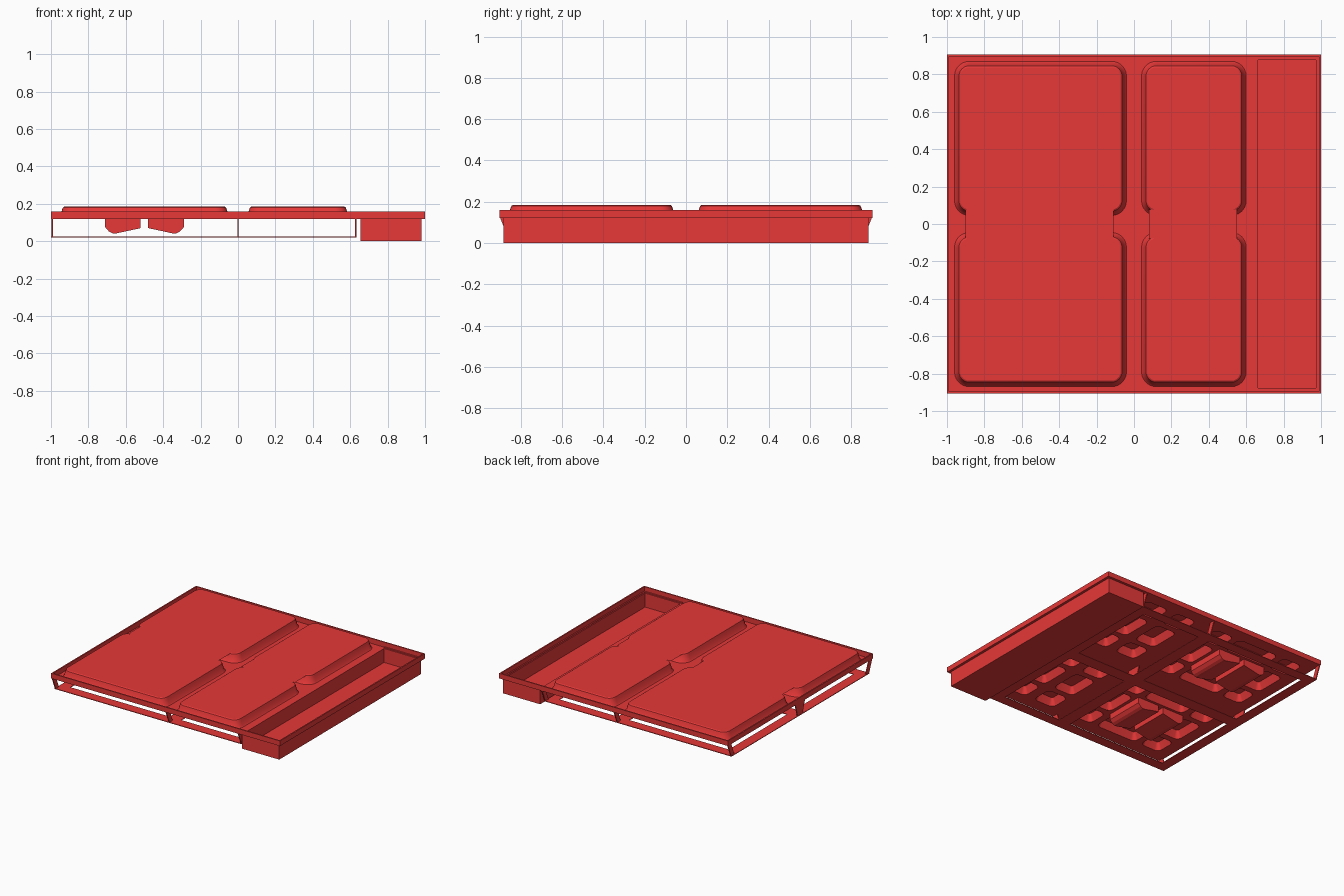
import bpy, bmesh, math

if "Cube" in bpy.data.objects:
    bpy.data.objects.remove(bpy.data.objects["Cube"])

red = bpy.data.materials.new("red_plastic")
red.diffuse_color = (0.8, 0.04, 0.04, 1)
red.use_nodes = True
red.node_tree.nodes["Principled BSDF"].inputs["Base Color"].default_value = red.diffuse_color


def finish(bm, name, smooth=False):
    me = bpy.data.meshes.new(name)
    bm.to_mesh(me)
    bm.free()
    me.materials.append(red)
    ob = bpy.data.objects.new(name, me)
    bpy.context.collection.objects.link(ob)
    if smooth:
        bpy.ops.object.select_all(action='DESELECT')
        ob.select_set(True)
        bpy.context.view_layer.objects.active = ob
        bpy.ops.object.shade_smooth_by_angle(angle=math.radians(30))
    return ob


def add_box(bm, x0, x1, y0, y1, z0, z1):
    v = [bm.verts.new((x, y, z)) for z in (z0, z1)
         for x, y in ((x0, y0), (x1, y0), (x1, y1), (x0, y1))]
    for f in ((3, 2, 1, 0), (4, 5, 6, 7), (0, 1, 5, 4), (1, 2, 6, 5), (2, 3, 7, 6), (3, 0, 4, 7)):
        bm.faces.new([v[i] for i in f])


def ring(bm, rect, r, z, n=6):
    """Loop of vertices round a rounded rectangle."""
    x0, x1, y0, y1 = rect
    out = []
    for k, (cx, cy) in enumerate(((x1 - r, y1 - r), (x0 + r, y1 - r), (x0 + r, y0 + r), (x1 - r, y0 + r))):
        for i in range(n + 1):
            a = math.pi / 2 * (k + i / n)
            out.append(bm.verts.new((cx + r * math.cos(a), cy + r * math.sin(a), z)))
    return out


def loft(bm, rect, r, steps):
    """Stack of inset rounded rectangles, capped on the last one."""
    x0, x1, y0, y1 = rect
    rings = [ring(bm, (x0 + d, x1 - d, y0 + d, y1 - d), max(r - d, 0.005), z) for d, z in steps]
    for a, b in zip(rings, rings[1:]):
        for i in range(len(a)):
            j = (i + 1) % len(a)
            bm.faces.new((a[i], a[j], b[j], b[i]))
    bm.faces.new(rings[-1])


def prism(bm, pts, lo, hi, axis):
    """Extrude a 2D polygon (other axis, z) along x or y."""
    def co(p, t):
        return (t, p[0], p[1]) if axis == 'x' else (p[0], t, p[1])
    a = [bm.verts.new(co(p, lo)) for p in pts]
    b = [bm.verts.new(co(p, hi)) for p in pts]
    bm.faces.new(a)
    bm.faces.new(b[::-1])
    for i in range(len(pts)):
        j = (i + 1) % len(pts)
        bm.faces.new((a[j], a[i], b[i], b[j]))
    bmesh.ops.recalc_face_normals(bm, faces=bm.faces)


# Outer rim around the whole panel
bm = bmesh.new()
for s in (-1, 1):
    x, y = sorted((s, s * 0.99)), sorted((s * 0.905, s * 0.895))
    add_box(bm, x[0], x[1], -0.905, 0.905, 0.12, 0.16)
    add_box(bm, -0.99, 0.99, y[0], y[1], 0.12, 0.16)
finish(bm, "outer_rim")

# Deep open tray along the right side
bm = bmesh.new()
add_box(bm, 0.655, 0.98, -0.885, 0.885, 0.0, 0.01)
add_box(bm, 0.655, 0.663, -0.885, 0.885, 0.01, 0.12)
add_box(bm, 0.972, 0.98, -0.885, 0.885, 0.01, 0.12)
for s in (-1, 1):
    y = sorted((s * 0.885, s * 0.877))
    add_box(bm, 0.663, 0.972, y[0], y[1], 0.01, 0.12)
    y = sorted((s * 0.895, s * 0.885))
    add_box(bm, 0.655, 0.99, y[0], y[1], 0.12, 0.125)
add_box(bm, 0.98, 0.99, -0.885, 0.885, 0.12, 0.125)
finish(bm, "side_tray")

# Raised panels: two wide, two narrow, joined by thin bridges
bays = [(-0.96, -0.04, 0.9, 0.11), (0.04, 0.6, 0.08, 0.55)]
for name, (x0, x1, bx0, bx1) in zip(("wide", "narrow"), bays):
    for s, side in ((-1, "front"), (1, "back")):
        y0, y1 = sorted((s * 0.045, s * 0.87))
        bm = bmesh.new()
        loft(bm, (x0, x1, y0, y1), 0.08,
             [(0, 0.12), (0.008, 0.128), (0.02, 0.17), (0.024, 0.18), (0.032, 0.185)])
        finish(bm, f"{name}_{side}_panel", True)
    bm = bmesh.new()
    a, b = (-bx0, -bx1) if name == "wide" else (bx0, bx1)
    bm.faces.new([bm.verts.new((x, y, 0.185)) for x, y in
                  ((a, -0.077), (b, -0.077), (b, 0.077), (a, 0.077))])
    finish(bm, f"{name}_bridge")

# Underside pockets: three rows per panel, leaving the middle of wide panels for the cups
pockets = []
for s in (-1, 1):
    for yc, h in ((0.19, 0.085), (0.455, 0.13), (0.72, 0.085)):
        for xc, w in ((-0.82, 0.085), (-0.5, 0.18), (-0.18, 0.085), (0.18, 0.09), (0.45, 0.1)):
            if xc == -0.5 and yc == 0.455:
                continue
            pockets.append((xc - w, xc + w, s * yc - h, s * yc + h))

# Deck sheet with the pocket openings
bm = bmesh.new()
loops = [[bm.verts.new((x, y, 0.12)) for x, y in
          ((-0.99, -0.895), (0.655, -0.895), (0.655, 0.895), (-0.99, 0.895))]]
loops += [ring(bm, p, 0.04, 0.12, 4) for p in pockets]
for lp in loops:
    for i in range(len(lp)):
        bm.edges.new((lp[i], lp[(i + 1) % len(lp)]))
bmesh.ops.triangle_fill(bm, use_beauty=True, use_dissolve=False, edges=bm.edges[:], normal=(0, 0, 1))
finish(bm, "deck_sheet")

bm = bmesh.new()
for p in pockets:
    loft(bm, p, 0.04, [(0, 0.12), (0.025, 0.178)])
bmesh.ops.reverse_faces(bm, faces=bm.faces)
finish(bm, "underside_pockets", True)

# Hanging cups, mirrored pairs under the wide panels
half = [(0.02, 0.12), (0.02, 0.07), (0.15, 0.042), (0.17, 0.042), (0.19, 0.052), (0.21, 0.075), (0.21, 0.12)]
bm = bmesh.new()
for yc in (-0.455, 0.455):
    for s in (-1, 1):
        prism(bm, [(-0.5 + s * x, z) for x, z in half], yc - 0.16, yc + 0.16, 'y')
finish(bm, "hanging_cups")

# Thin leg plates: slanted end legs and a V in the middle
bm = bmesh.new()
for x in (-0.998, -0.004, 0.626):
    for s in (-1, 1):
        prism(bm, [(s * 0.9, 0.12), (s * 0.86, 0.12), (s * 0.82, 0.02), (s * 0.86, 0.02)], x, x + 0.008, 'x')
    prism(bm, [(-0.06, 0.12), (0.06, 0.12), (0.03, 0.02), (-0.03, 0.02)], x, x + 0.008, 'x')
finish(bm, "leg_plates")

# Flat bottom grid joining the legs
bm = bmesh.new()
for x0, x1 in ((-1, -0.92), (-0.05, 0.05), (0.56, 0.634)):
    add_box(bm, x0, x1, -0.86, 0.86, 0.019, 0.024)
for y0, y1 in ((-0.86, -0.78), (-0.05, 0.05), (0.78, 0.86)):
    for x0, x1 in ((-0.92, -0.05), (0.05, 0.56)):
        add_box(bm, x0, x1, y0, y1, 0.019, 0.024)
finish(bm, "bottom_grid")
